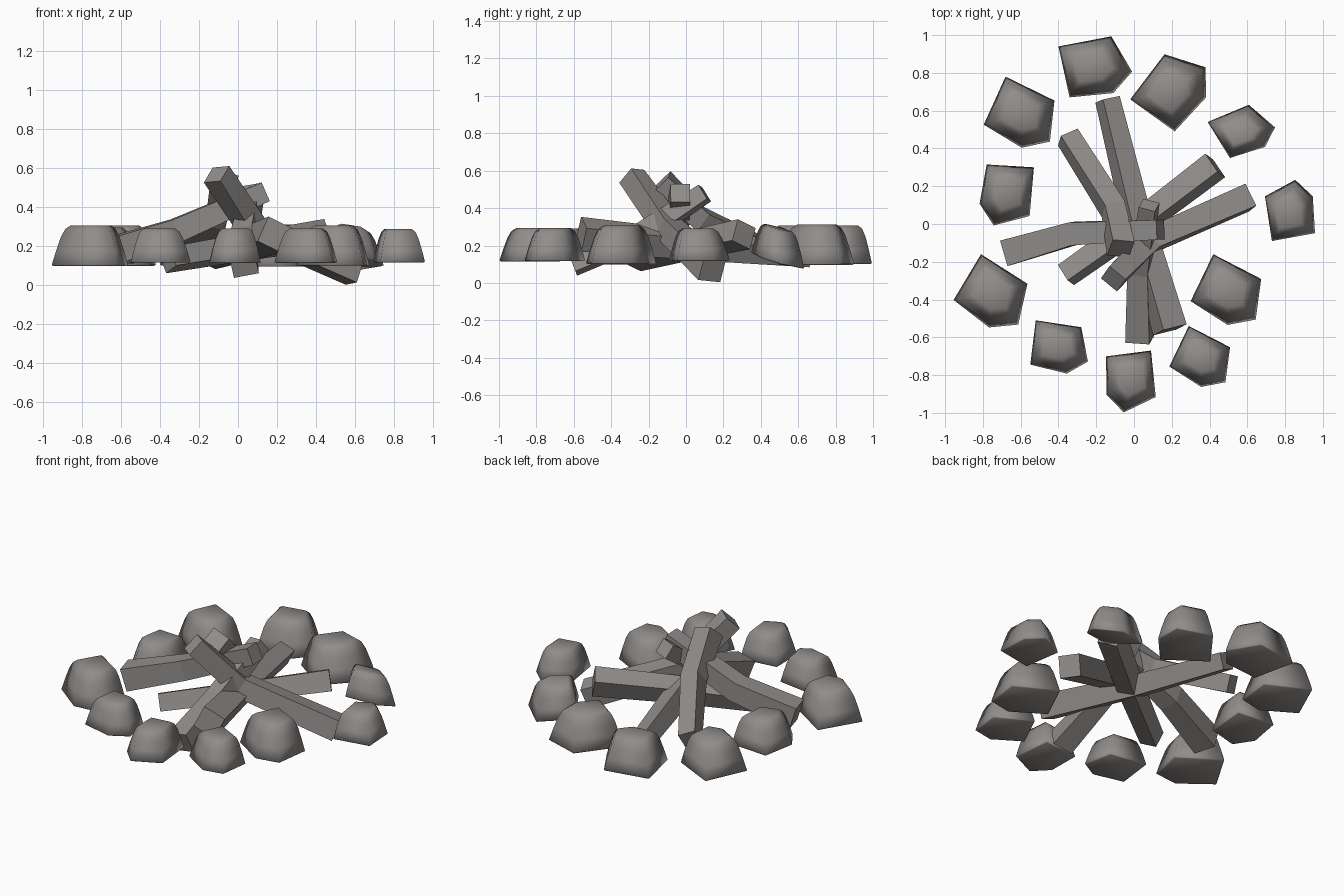
import bpy, bmesh
from math import sin, cos
from mathutils import Vector

cube = bpy.data.objects.get("Cube")
if cube:
    bpy.data.objects.remove(cube, do_unlink=True)

# One warm grey for everything
grey = bpy.data.materials.new("warm_grey")
grey.use_nodes = True
colour = (0.28, 0.265, 0.255, 1)
grey.diffuse_color = colour
grey.node_tree.nodes["Principled BSDF"].inputs["Base Color"].default_value = colour


def loft(name, rings, smooth):
    """Skin equal-sided rings and cap both ends."""
    bm = bmesh.new()
    loops = [[bm.verts.new(p) for p in ring] for ring in rings]
    for low, high in zip(loops, loops[1:]):
        n = len(low)
        for i in range(n):
            j = (i + 1) % n
            bm.faces.new((low[i], low[j], high[j], high[i]))
    bm.faces.new(loops[0])
    bm.faces.new(loops[-1])
    bmesh.ops.recalc_face_normals(bm, faces=bm.faces)
    for face in bm.faces:
        face.smooth = smooth
    mesh = bpy.data.meshes.new(name)
    bm.to_mesh(mesh)
    bm.free()
    mesh.materials.append(grey)
    obj = bpy.data.objects.new(name, mesh)
    bpy.context.collection.objects.link(obj)
    return obj


# Stone shape: five-sided outline, and a domed side profile (scale, height)
OUTLINE = [(.5, 0), (.03, .53), (-.46, .19), (-.54, -.19), (-.06, -.47)]
PROFILE = [(.96, -1), (1, -.95), (.89, -.25), (.77, .42), (.66, .8), (.52, .98)]


def stone(name, tip, back, roll=0):
    tip, back = Vector(tip), Vector(back)
    axis = tip - back
    side = Vector((-axis.y, axis.x))
    centre = (tip + back) / 2
    rings = []
    for scale, height in PROFILE:
        ring = []
        for u, v in OUTLINE:
            p = centre + (axis * u + side * v * (1 - abs(roll) / 2)) * scale
            z = .205 + axis.length * (.265 * height + roll * v * scale)
            ring.append((p.x, p.y, z))
        rings.append(ring)
    loft(name, rings, True)


# Ring of stones: pointed corner, blunt back, optional tilt
STONES = [
    ((-.40, .94), (-.06, .75)), ((-.02, .66), (.38, .75)),
    ((.39, .54), (.72, .46), .25), ((.73, -.09), (.90, .19)),
    ((.42, -.16), (.57, -.52)), ((.29, -.54), (.42, -.85)),
    ((.09, -.67), (-.10, -.95)), ((-.52, -.51), (-.30, -.76)),
    ((-.81, -.16), (-.69, -.54)), ((-.53, .30), (-.78, .05)),
    ((-.68, .78), (-.52, .42)),
]
for number, spec in enumerate(STONES, 1):
    stone(f"stone_{number}", *spec)


def log(name, points, start, end, roll=0):
    """Tapered square beam along a slightly bent path, rolled about its length."""
    pts = [Vector(p) for p in points]
    rings = []
    for i, p in enumerate(pts):
        along = (pts[min(i + 1, len(pts) - 1)] - pts[max(i - 1, 0)]).normalized()
        across = along.cross(Vector((0, 0, 1))).normalized()
        up = across.cross(along)
        right = across * cos(roll) + up * sin(roll)
        top = up * cos(roll) - across * sin(roll)
        width = start + (end - start) * i / (len(pts) - 1)
        rings.append([p + (right * a + top * b) * width
                      for a, b in ((-1, -1), (1, -1), (1, 1), (-1, 1))])
    loft(name, rings, False)


# Stacked logs: two lying low, four leaning up at the middle
log("low_log_long", [(-.14, .66, .15), (.01, .05, .2), (.19, -.56, .26)], .05, .07, .45)
log("low_log_cross", [(.43, .31, .26), (.05, .02, .2), (-.36, -.27, .13)], .062, .052, -.4)
log("leaning_log_left", [(-.11, -.29, .57), (.08, -.09, .29), (.60, .14, .07)], .055, .065, .1)
log("leaning_log_back", [(-.07, -.13, .54), (-.11, .08, .34), (-.35, .46, .16)], .06, .052, -.4)
log("leaning_log_front", [(.08, .10, .48), (.03, -.25, .25), (.03, -.61, .11)], .045, .065, -.2)
log("leaning_log_right", [(-.67, -.15, .17), (-.32, -.05, .28), (.14, -.03, .48)], .07, .052)
